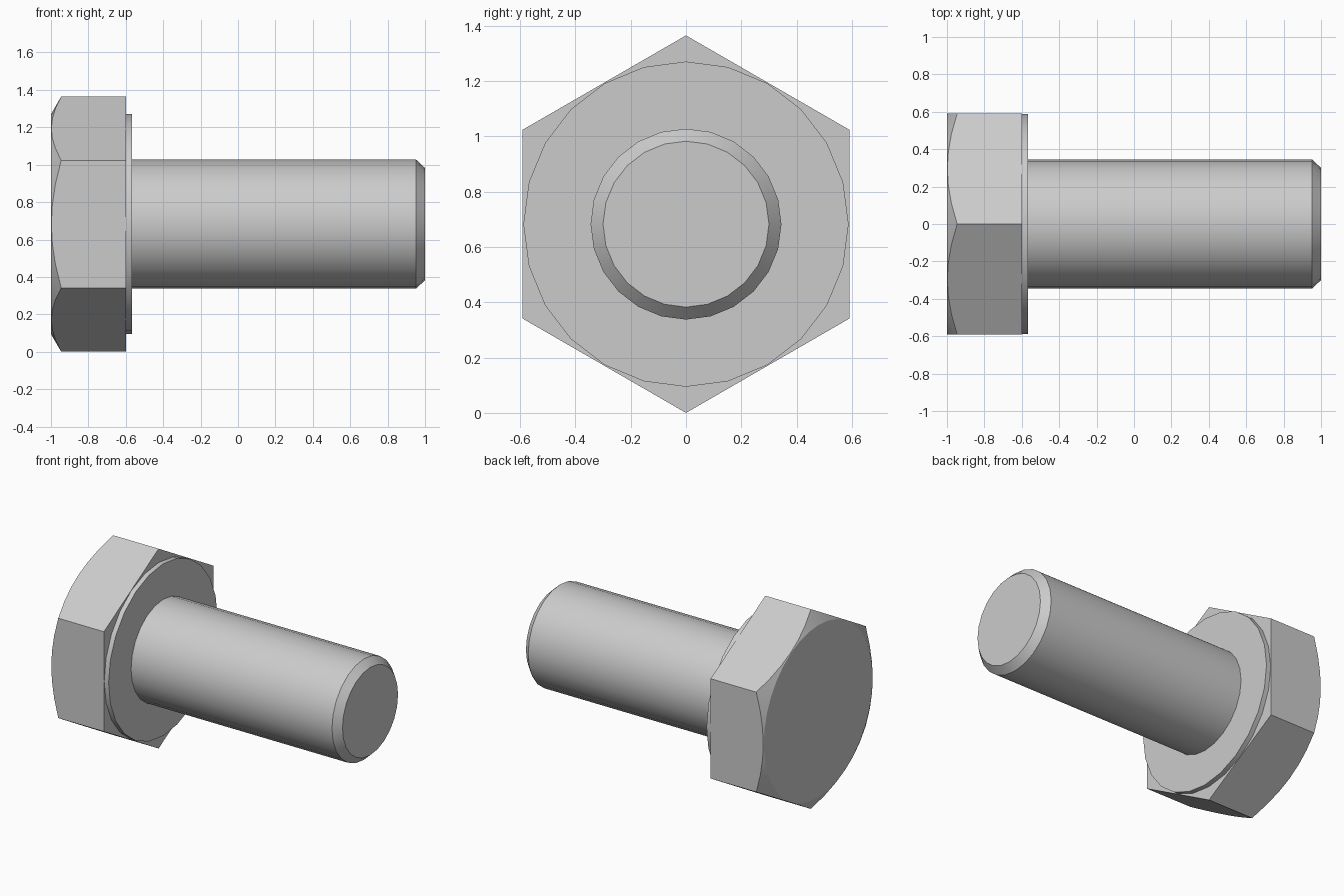
import bpy, bmesh, math

cube = bpy.data.objects.get("Cube")
if cube:
    bpy.data.objects.remove(cube)

APOTHEM = 0.591
AXIS_Z = APOTHEM / math.cos(math.pi / 6)
HEAD_END, HEAD_BASE = -1.0, -0.6

steel = bpy.data.materials.new("plain_steel")
steel.use_nodes = True
colour = (0.6, 0.6, 0.6, 1)
steel.diffuse_color = colour
steel.node_tree.nodes["Principled BSDF"].inputs["Base Color"].default_value = colour


def point(x, r, a):
    """Point at radius r and angle a (from the top) around the bolt axis."""
    return (x, r * math.sin(a), AXIS_Z + r * math.cos(a))


def finish(name, bm):
    bmesh.ops.recalc_face_normals(bm, faces=bm.faces)
    mesh = bpy.data.meshes.new(name)
    bm.to_mesh(mesh)
    bm.free()
    mesh.materials.append(steel)
    obj = bpy.data.objects.new(name, mesh)
    bpy.context.collection.objects.link(obj)
    bpy.ops.object.select_all(action="DESELECT")
    obj.select_set(True)
    bpy.context.view_layer.objects.active = obj
    bpy.ops.object.shade_smooth_by_angle(angle=math.radians(25))
    return obj


def turned(name, profile, segments=24):
    """Closed solid of revolution about the bolt axis from (x, radius) pairs."""
    bm = bmesh.new()
    rings = [[bm.verts.new(point(x, r, math.tau * i / segments))
              for i in range(segments)] for x, r in profile]
    for a, b in zip(rings, rings[1:]):
        for i in range(segments):
            j = (i + 1) % segments
            bm.faces.new((a[i], a[j], b[j], b[i]))
    bm.faces.new(rings[0])
    bm.faces.new(rings[-1])
    return finish(name, bm)


def hex_head(steps=6):
    """Hexagonal prism whose outer corners are cut by a 30 degree cone."""
    bm = bmesh.new()
    n = 6 * steps
    rim, cap = [], []
    for i in range(n):
        a = math.tau * i / n
        r = APOTHEM / math.cos(a % (math.pi / 3) - math.pi / 6)
        x = HEAD_END + 0.002 + (r - APOTHEM) * math.tan(math.pi / 6)
        rim.append(bm.verts.new(point(x, r, a)))
        cap.append(bm.verts.new(point(HEAD_END, APOTHEM - 0.003, a)))
    base = [bm.verts.new(point(HEAD_BASE, AXIS_Z, math.tau * k / 6)) for k in range(6)]
    # Chamfer band
    for i in range(n):
        j = (i + 1) % n
        bm.faces.new((cap[i], cap[j], rim[j], rim[i]))
    # Flat wrench faces with a curved outer edge
    for k in range(6):
        edge = [rim[(k * steps + s) % n] for s in range(steps + 1)]
        bm.faces.new(edge + [base[(k + 1) % 6], base[k]])
    bm.faces.new(cap)
    bm.faces.new(base)
    return finish("hex_head", bm)


hex_head()
turned("washer_face", [(HEAD_BASE - 0.01, 0.588), (-0.567, 0.588)])
turned("shank", [(-0.58, 0.345), (0.952, 0.345), (1.0, 0.3)])
